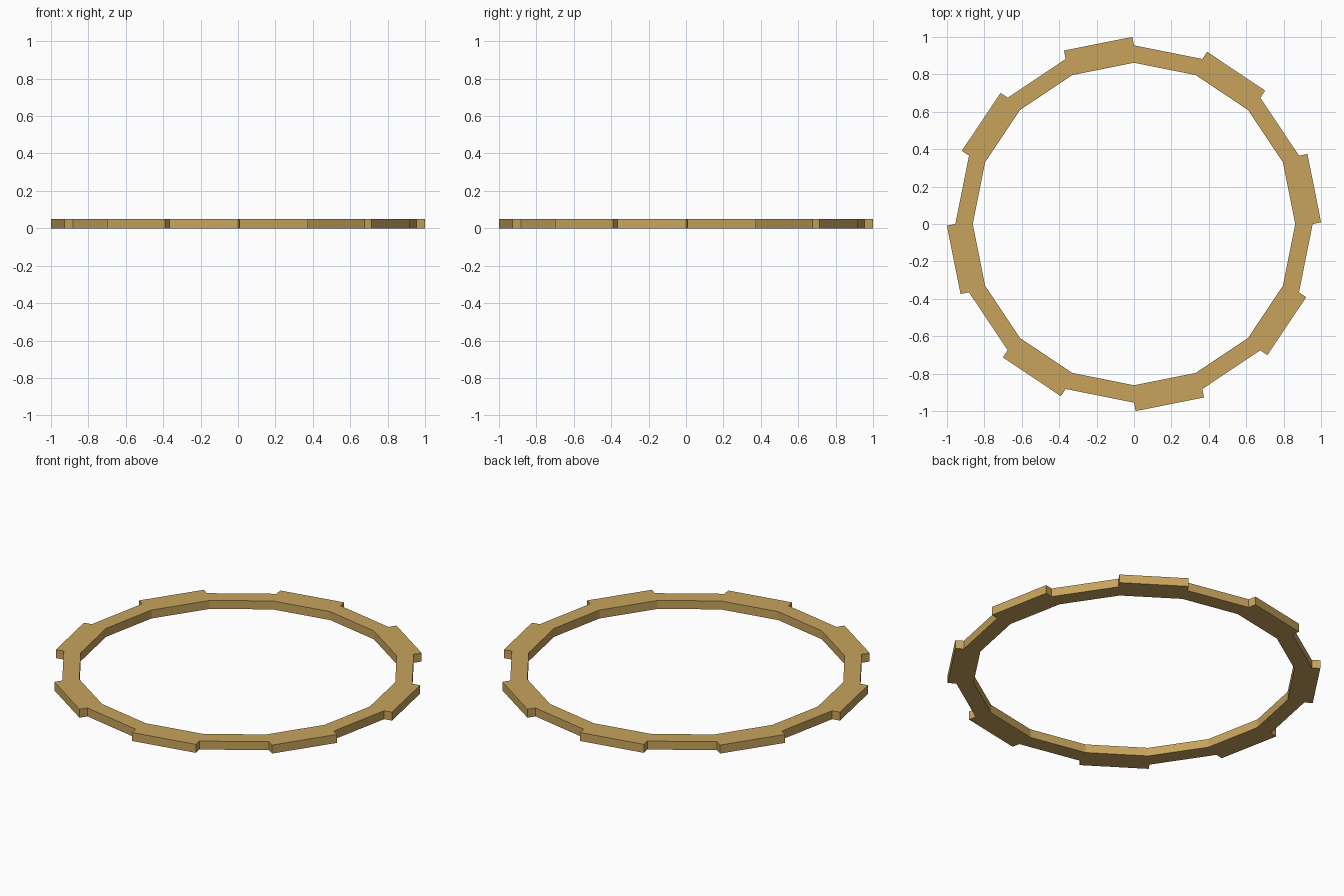
import bpy, bmesh
from math import cos, sin, pi

if "Cube" in bpy.data.objects:
    bpy.data.objects.remove(bpy.data.objects["Cube"])

N, R_IN, R_OUT, TOOTH, H = 16, 0.862, 0.955, 0.046, 0.05
STEP = 2 * pi / N


def ring_point(bm, r, k):
    a = k * STEP
    return bm.verts.new((r * cos(a), r * sin(a), 0))


bm = bmesh.new()
inner = [ring_point(bm, R_IN, k) for k in range(N)]
outer = [ring_point(bm, R_OUT, k) for k in range(N)]

for k in range(N):
    j = (k + 1) % N
    loop = [inner[k], outer[k], outer[j], inner[j]]
    # every other segment carries a straight-sided tooth
    if k % 2 == 0:
        m = (k + 0.5) * STEP
        tips = [bm.verts.new((v.co.x + TOOTH * cos(m), v.co.y + TOOTH * sin(m), 0))
                for v in (outer[k], outer[j])]
        bm.faces.new([outer[k], tips[0], tips[1], outer[j]])
    bm.faces.new(loop)

# thickness
ext = bmesh.ops.extrude_face_region(bm, geom=bm.faces[:], use_keep_orig=True)
top = [g for g in ext["geom"] if isinstance(g, bmesh.types.BMVert)]
bmesh.ops.translate(bm, verts=top, vec=(0, 0, H))
bmesh.ops.recalc_face_normals(bm, faces=bm.faces[:])

mesh = bpy.data.meshes.new("toothed_ring")
bm.to_mesh(mesh)
bm.free()
ring = bpy.data.objects.new("toothed_ring", mesh)
bpy.context.collection.objects.link(ring)

mat = bpy.data.materials.new("ochre")
mat.diffuse_color = (0.58, 0.37, 0.11, 1)
mat.use_nodes = True
mat.node_tree.nodes["Principled BSDF"].inputs["Base Color"].default_value = mat.diffuse_color
mesh.materials.append(mat)
